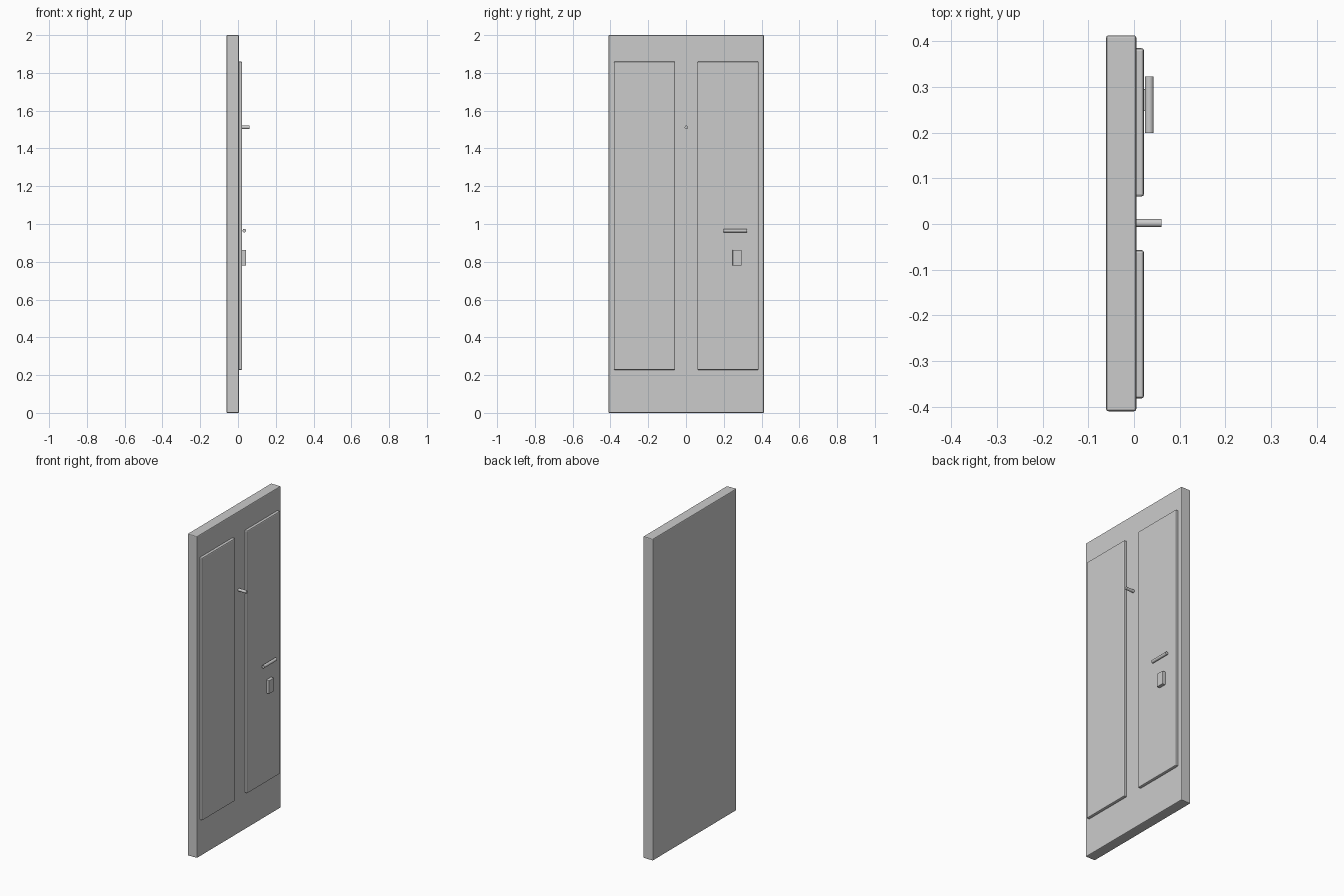
import bpy
import math

if "Cube" in bpy.data.objects:
    bpy.data.objects.remove(bpy.data.objects["Cube"])


def box(name, x, y, z, bevel=0.0, segments=2):
    """Box from (min, max) ranges, with optional rounded edges."""
    bpy.ops.mesh.primitive_cube_add(
        size=1, location=[(a + b) / 2 for a, b in (x, y, z)])
    ob = bpy.context.object
    ob.name = name
    ob.scale = [b - a for a, b in (x, y, z)]
    bpy.ops.object.transform_apply(location=False, rotation=False, scale=True)
    if bevel:
        mod = ob.modifiers.new("bevel", 'BEVEL')
        mod.width = bevel
        mod.segments = segments
    return ob


def rod(name, center, radius, length, rotation):
    """Round bar with smooth sides and sharp ends."""
    bpy.ops.mesh.primitive_cylinder_add(
        vertices=32, radius=radius, depth=length,
        location=center, rotation=rotation)
    ob = bpy.context.object
    ob.name = name
    bpy.ops.object.shade_smooth_by_angle()
    return ob


# door slab
box("door_slab", (-0.061, 0.005), (-0.41, 0.413), (0, 2), 0.005)

# two raised panels on the +x face
for name, y in (("left_panel", (-0.382, -0.057)), ("right_panel", (0.06, 0.385))):
    box(name, (-0.005, 0.022), y, (0.227, 1.86), 0.006)

# lever handle along y
rod("handle", (0.0335, 0.261, 0.965), 0.0095, 0.124, (math.pi / 2, 0, 0))

# lock box below the handle
box("lock_box", (0.018, 0.042), (0.247, 0.295), (0.78, 0.863), 0.002)

# peephole between the panels
rod("peephole", (0.03, 0.002, 1.512), 0.009, 0.06, (0, math.pi / 2, 0))
